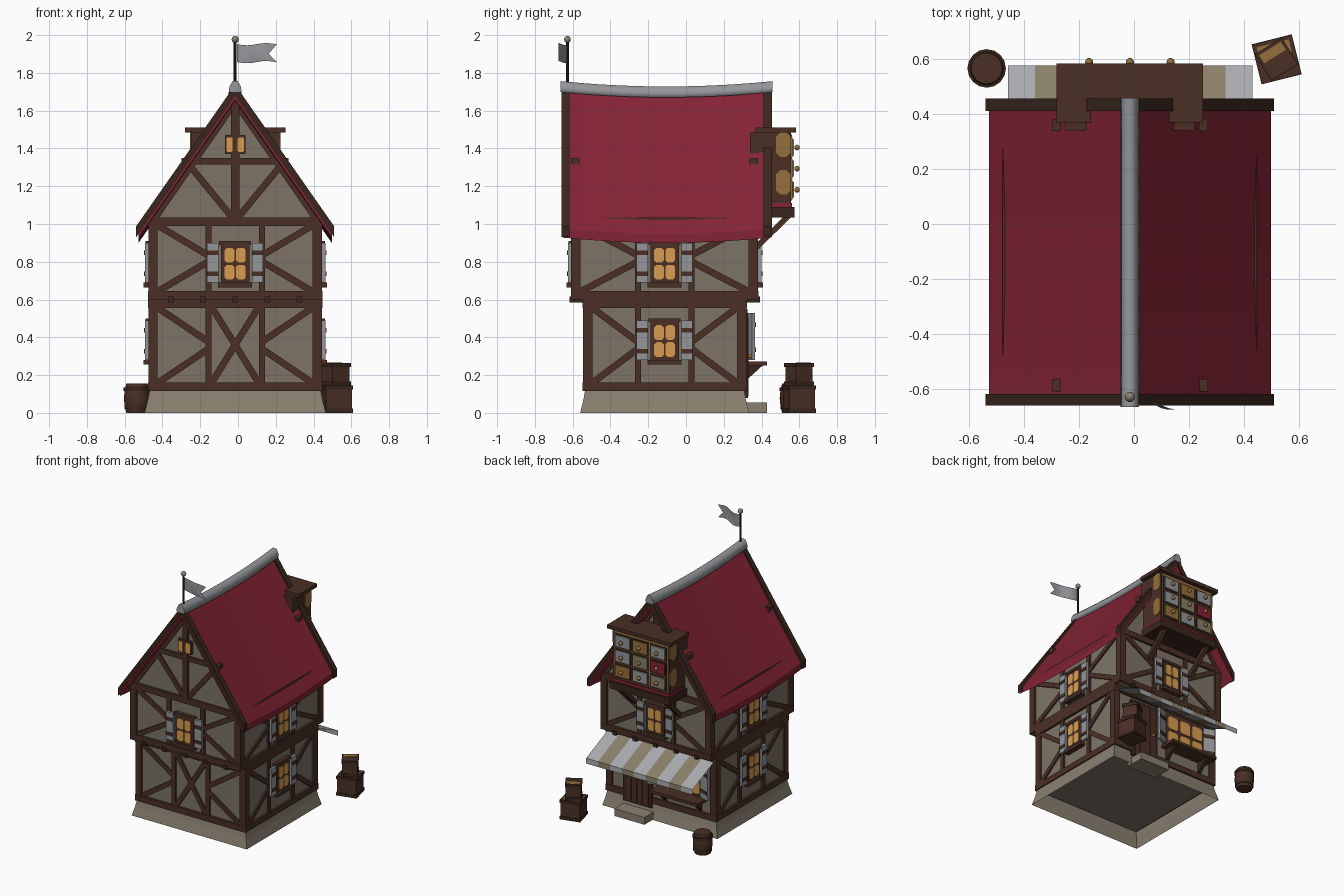
import bpy, bmesh, math
from mathutils import Matrix, Vector

if "Cube" in bpy.data.objects:
    bpy.data.objects.remove(bpy.data.objects["Cube"])

CX, CY = -0.015, -0.113          # house centre
def srgb(h):
    c = [int(h[i:i + 2], 16) / 255 for i in (0, 2, 4)]
    return [x / 12.92 if x < .04 else ((x + .055) / 1.055) ** 2.4 for x in c] + [1]
COL = dict(timber='4a2f25', dark_wood='3a261d', roof_red='842335', plaster='7d7466', stone='8a8070',
           grey='94969a', pale_grey='a9abae', beige='898069', glass='d99c50', ochre='96703c')
MAT = {}
for k, h in COL.items():
    MAT[k] = bpy.data.materials.new(k)
    MAT[k].diffuse_color = srgb(h)
PARTS = {}

def part(name, mat):
    return PARTS.setdefault(name, (bmesh.new(), mat))[0]

def frame(ox, oy, u, n):         # wall frame: u along wall, n outward, z up
    m = Matrix.Identity(4)
    m.col[0] = (*u, 0, 0); m.col[1] = (*n, 0, 0); m.col[3] = (ox, oy, 0, 1)
    return m

def prism(name, mat, M, pts, n0, n1):   # polygon (u,z) extruded along n
    bm = part(name, mat)
    a = [bm.verts.new(M @ Vector((u, n0, v))) for u, v in pts]
    b = [bm.verts.new(M @ Vector((u, n1, v))) for u, v in pts]
    bm.faces.new(a); bm.faces.new(b[::-1])
    for i in range(len(a)):
        j = (i + 1) % len(a)
        bm.faces.new((a[i], b[i], b[j], a[j]))

def rect(name, mat, M, u0, u1, v0, v1, n0, n1):
    prism(name, mat, M, [(u0, v0), (u1, v0), (u1, v1), (u0, v1)], n0, n1)

def beam(name, mat, M, p, q, w, n0, n1):
    p, q = Vector(p), Vector(q)
    d = (q - p).normalized() * w / 2
    s = Vector((-d.y, d.x))
    prism(name, mat, M, [p + s, q + s, q - s, p - s], n0, n1)

def lathe(name, mat, c, prof, n=16):
    bm = part(name, mat)
    rings = [[bm.verts.new((c[0] + r * math.cos(i * math.tau / n), c[1] + r * math.sin(i * math.tau / n), c[2] + z))
              for i in range(n)] for r, z in prof]
    bm.faces.new(rings[0]); bm.faces.new(rings[-1])
    for a, b in zip(rings, rings[1:]):
        for i in range(n):
            j = (i + 1) % n
            bm.faces.new((a[i], a[j], b[j], b[i]))

def ball(name, mat, c, r):
    lathe(name, mat, c, [(max(r * math.sin(t * math.pi / 6), .001), -r * math.cos(t * math.pi / 6)) for t in range(7)], 10)

def octo(name, mat, M, u, v, w, h, n0, n1, c=.012):
    prism(name, mat, M, [(u - w + c, v - h), (u + w - c, v - h), (u + w, v - h + c), (u + w, v + h - c),
                         (u + w - c, v + h), (u - w + c, v + h), (u - w, v + h - c), (u - w, v - h + c)], n0, n1)

def shutter(M, u0, u1, v0, v1, n0=.015):
    rect('shutters', 'grey', M, u0, u1, v0, v1, n0, n0 + .018)
    for f in (.22, .75):
        v = v0 + (v1 - v0) * f
        rect('shutter_bars', 'timber', M, u0, u1 + .0, v - .012, v + .012, n0 + .018, n0 + .023)

def window(M, v):                # four-pane window with shutters
    rect('window_frames', 'timber', M, -.075, .075, v - .105, v + .105, 0, .025)
    rect('window_sills', 'timber', M, -.09, .09, v - .125, v - .1, 0, .04)
    rect('window_heads', 'timber', M, -.085, .085, v + .1, v + .12, 0, .03)
    for a in (-.03, .03):
        for b in (-.045, .045):
            octo('window_panes', 'glass', M, a, v + b, .026, .039, .02, .03)
    for s in (-1, 1):
        shutter(M, *sorted((s * .088, s * .148)), v - .1, v + .11)

def walls(hx, hy):               # front, back, right, left
    return [(frame(CX, CY - hy, (1, 0), (0, -1)), hx), (frame(CX, CY + hy, (-1, 0), (0, 1)), hx),
            (frame(CX + hx, CY, (0, 1), (1, 0)), hy), (frame(CX - hx, CY, (0, -1), (-1, 0)), hy)]

def framing(M, h, z0, z1, braces=(-1, 1)):   # half-timber frame of one wall
    T = ('timber_frame', 'timber', M)
    rect(*T, -h - .015, h + .015, z0, z0 + .045, 0, .017)
    rect(*T, -h - .015, h + .015, z1 - .045, z1, 0, .017)
    zm = (z0 + z1) / 2
    for s in (-1, 1):
        rect(*T, *sorted((s * (h + .015), s * (h - .035))), z0, z1, 0, .015)
        if s in braces:
            rect(*T, *sorted((s * .125, s * .157)), z0, z1, 0, .014)
            for z in (z0 + .04, z1 - .04):
                beam(*T, (s * (h - .03), z), (s * .15, zm + (z - zm) * .12), .035, 0, .012)

# plinth: open flared skirt
rings = [((.48, .447), 0), ((.462, .43), .07), ((.452, .42), .125)]
bm = part('stone_plinth', 'stone')
vs = [[bm.verts.new((CX + a * h[0], CY + b * h[1], z)) for a, b in ((-1, -1), (1, -1), (1, 1), (-1, 1))] for h, z in rings]
for a, b in zip(vs, vs[1:]):
    for i in range(4):
        bm.faces.new((a[i], a[(i + 1) % 4], b[(i + 1) % 4], b[i]))

# storeys
HX, LY, UY = .445, .418, .48
W0 = frame(CX, CY, (1, 0), (0, 1))
rect('lower_walls', 'plaster', W0, -HX, HX, .115, .6, -LY, LY)
rect('upper_walls', 'plaster', W0, -HX, HX, .6, 1.03, -UY, UY)
prism('attic_walls', 'plaster', W0, [(-HX, 1.0), (HX, 1.0), (0, 1.64)], -UY, UY)
for i, (M, h) in enumerate(walls(HX, LY)):
    framing(M, h, .115, .6, () if i == 1 else (-1, 1))
    if i == 0:
        beam('timber_frame', 'timber', M, (-.13, .15), (.13, .57), .035, 0, .012)
        beam('timber_frame', 'timber', M, (.13, .15), (-.13, .57), .035, 0, .011)
    if i > 1:
        window(M, .38)
for i, (M, h) in enumerate(walls(HX, UY)):
    framing(M, h, .6, 1.035)
    window(M, .79)
    if i < 2:                    # gable framing and joist ends
        T = ('gable_frame', 'timber', M)
        rect(*T, -.022, .022, 1.0, 1.66, 0, .018)
        rect(*T, -.283, .283, 1.315, 1.35, -.03, .015)
        for s in (-1, 1):
            beam(*T, (s * .02, 1.04), (s * .25, 1.32), .035, 0, .012)
            beam(*T, (s * .43, 1.03), (s * .02, 1.62), .04, 0, .01)
        octo('gable_window_frame', 'timber', M, 0, 1.42, .055, .05, 0, .022, .004)
        for s in (-1, 1):
            octo('gable_panes', 'glass', M, s * .03, 1.42, .017, .038, .02, .027, .006)
        for k in range(5):
            u = -.34 + .17 * k
            rect('joist_ends', 'dark_wood', M, u - .015, u + .015, .585, .615, -.05, .025)

# sagging roof and ridge cap
Y0, Y1 = -.655, .45
def sweep(name, mat, prof, y0, y1, n=10):
    bm = part(name, mat)
    R = []
    for k in range(n + 1):
        t = 2 * k / n - 1
        R.append([bm.verts.new((CX + x, y0 + (y1 - y0) * k / n, z + .028 * t * t)) for x, z in prof])
    bm.faces.new(R[0]); bm.faces.new(R[-1])
    for a, b in zip(R, R[1:]):
        for i in range(len(prof)):
            j = (i + 1) % len(prof)
            bm.faces.new((a[i], a[j], b[j], b[i]))
sweep('roof', 'roof_red', [(0, 1.70), (.512, .948), (.512, .90), (0, 1.63), (-.512, .90), (-.512, .948)], Y0, Y1)
sweep('ridge_cap', 'grey', [(-.034, 1.67), (-.03, 1.70), (-.014, 1.728), (.014, 1.728), (.03, 1.70), (.034, 1.67)], -.664, .458)
for y0, y1 in ((-.66, -.618), (.41, .455)):
    prism('bargeboards', 'dark_wood', frame(CX, 0, (1, 0), (0, 1)),
          [(0, 1.737), (.524, .988), (.524, .93), (0, 1.678), (-.524, .93), (-.524, .988)], y0, y1)

# flag
lathe('flag_pole', 'dark_wood', (CX, -.628, 0), [(.008, 1.7), (.008, 1.97)], 8)
ball('flag_finial', 'stone', (CX, -.628, 1.977), .019)
bm = part('flag', 'grey')
G = [[bm.verts.new((CX + .01 + .21 * t / 8 * (.8 if r == 1 else 1), -.63 - .05 * t / 8 + .008 * math.sin(t * .9),
      (1.857, 1.902, 1.952)[r] - .006 * math.sin(t * .8))) for r in range(3)] for t in range(9)]
for a, b in zip(G, G[1:]):
    for r in (0, 1):
        bm.faces.new((a[r], b[r], b[r + 1], a[r + 1]))

# shop front (back wall): window, counter, shutters, door, step, awning
MB = frame(CX, CY + LY, (-1, 0), (0, 1))
rect('shop_window_frame', 'timber', MB, -.01, .36, .26, .55, 0, .02)
for k in range(3):
    for v, h in ((.345, .05), (.465, .05)):
        octo('shop_panes', 'glass', MB, .065 + .11 * k, v, .046, h, .016, .026, .015)
rect('counter', 'timber', MB, -.02, .38, .25, .272, 0, .125)
for u in (.03, .32):
    prism('counter_brackets', 'dark_wood', MB @ Matrix.Translation((u, 0, 0)) @ Matrix.Rotation(math.pi / 2, 4, 'Z'),
          [(0, .25), (.1, .25), (0, .16)], -.012, .012)
for u, s in ((-.01, -1), (.345, 1)):
    H = MB @ Matrix.Translation((u, .015, 0)) @ Matrix.Rotation(s * .35, 4, 'Z')
    shutter(H, *sorted((0, s * .085)), .28, .53, 0)
rect('door_frame', 'dark_wood', MB, -.31, -.075, .08, .53, 0, .022)
for k in range(4):
    u = -.285 + k * .047
    rect('door_planks', 'timber', MB, u, u + .043, .09, .505, .02, .027)
ball('door_knob', 'ochre', MB @ Vector((-.12, .035, .3)), .012)
rect('door_step', 'stone', MB, -.31, -.06, 0, .055, -.02, .125)
bm = part('awning_a', 'pale_grey'); part('awning_b', 'beige')
for k in range(9):
    bm = part(*(('awning_a', 'pale_grey') if k % 2 == 0 else ('awning_b', 'beige')))
    x0 = -.458 + k * .0987
    R = [[bm.verts.new((x, y, z)) for x in (x0, x0 + .0987)] for y, z in ((.325, .565), (.575, .455), (.576, .415))]
    for a, b in zip(R, R[1:]):
        bm.faces.new((a[0], a[1], b[1], b[0]))

# chest-of-drawers oriel on the back gable
D = frame(CX, 0, (-1, 0), (0, 1))
rect('oriel_body', 'timber', D, -.235, .235, 1.09, 1.485, .34, .555)
rect('oriel_cornice', 'timber', D, -.266, .266, 1.485, 1.512, .368, .582)
rect('oriel_red_strip', 'roof_red', D, -.24, .24, 1.09, 1.112, .4, .562)
rect('oriel_base', 'dark_wood', D, -.25, .25, 1.035, 1.09, .36, .575)
rect('oriel_face', 'ochre', D, -.225, .225, 1.125, 1.475, .55, .56)
colours = ['grey', 'ochre', 'grey', 'grey', 'beige', 'roof_red', 'ochre', 'grey', 'beige']
for i, c in enumerate(colours):
    u, v = -.148 + .148 * (i % 3), 1.405 - .112 * (i // 3)
    rect('drawer_rims', 'dark_wood', D, u - .07, u + .07, v - .052, v + .052, .555, .564)
    rect('drawers_' + c, c, D, u - .06, u + .06, v - .042, v + .042, .56, .572)
    ball('drawer_knobs', 'ochre', D @ Vector((u, .588, v)), .015)
for s in (-1, 1):
    S = frame(CX + s * .235, 0, (0, 1), (s, 0))
    for v in (1.42, 1.22):
        octo('oriel_side_panels', 'ochre', S, .515, v, .038, .065, 0, .004, .022)
    beam('oriel_struts', 'timber', frame(CX + s * .19, 0, (0, 1), (1, 0)), (.37, .875), (.55, 1.05), .03, -.016, .016)

# crates
for z, size, h, ang in ((0, .15, .145, 14), (.145, .115, .12, 32)):
    C = Matrix.Translation((.518, .598, z)) @ Matrix.Rotation(math.radians(ang), 4, 'Z')
    r = size / 2
    rect('crates', 'timber', C, -r + .005, r - .005, 0, h, -r + .005, r - .005)
    rect('crate_lids', 'ochre', C, -r * .8, r * .8, h, h + .003, r * .2, r * .8)
    for zz in (0, h - .022):
        rect('crate_rims', 'dark_wood', C, -r, r, zz, zz + .022, -r, r)

# barrel
B = (-.535, .565, 0)
lathe('barrel', 'timber', B, [(.056, 0), (.065, .035), (.069, .078), (.065, .12), (.056, .155)])
for z, r in ((.02, .066), (.115, .07)):
    lathe('barrel_hoops', 'dark_wood', B, [(r, z), (r, z + .02)])

# make the objects
for name, (bm, mat) in PARTS.items():
    bmesh.ops.recalc_face_normals(bm, faces=bm.faces)
    me = bpy.data.meshes.new(name)
    bm.to_mesh(me); bm.free()
    me.materials.append(MAT[mat])
    ob = bpy.data.objects.new(name, me)
    bpy.context.collection.objects.link(ob)
    if name in ('barrel', 'drawer_knobs', 'flag_finial', 'flag', 'ridge_cap', 'door_knob'):
        for p in me.polygons:
            p.use_smooth = len(p.vertices) == 4

for m in bpy.data.materials:
    if m.users and not m.is_grease_pencil:
        m.use_nodes = True
        m.node_tree.nodes["Principled BSDF"].inputs["Base Color"].default_value = m.diffuse_color
